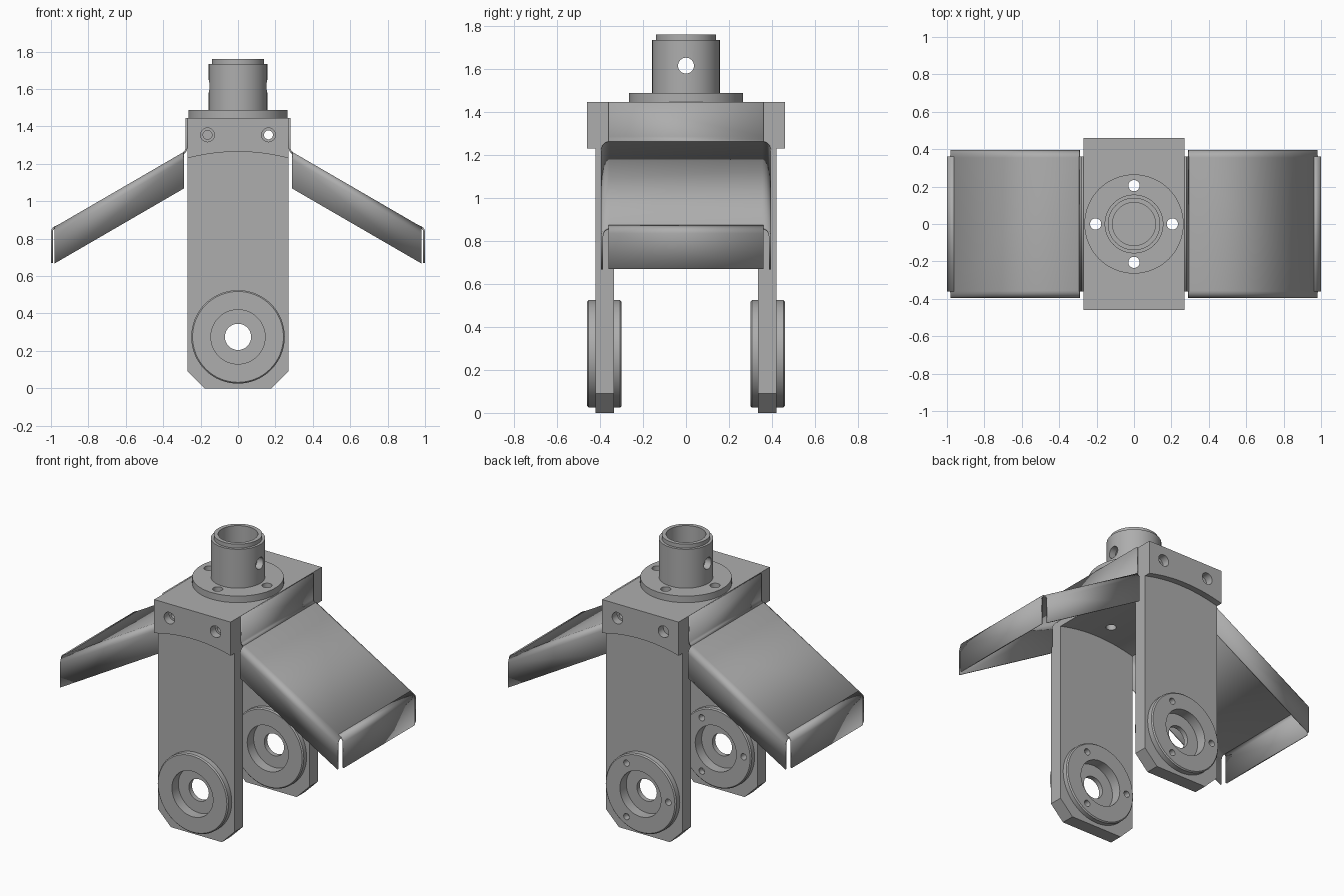
import bpy
import bmesh
from math import cos, sin, pi, radians
from mathutils import Matrix, Vector

cube = bpy.data.objects.get("Cube")
if cube:
    bpy.data.objects.remove(cube, do_unlink=True)

metal = bpy.data.materials.new("grey_metal")
metal.use_nodes = True
GREY = (0.42, 0.42, 0.42, 1)
metal.diffuse_color = GREY
metal.node_tree.nodes["Principled BSDF"].inputs["Base Color"].default_value = GREY

TURN = {"X": Matrix.Rotation(pi / 2, 4, "Y"), "Y": Matrix.Rotation(-pi / 2, 4, "X"), "Z": Matrix()}


def finish(name, bm):
    bmesh.ops.remove_doubles(bm, verts=bm.verts, dist=1e-5)
    bmesh.ops.recalc_face_normals(bm, faces=bm.faces)
    mesh = bpy.data.meshes.new(name)
    bm.to_mesh(mesh)
    bm.free()
    mesh.materials.append(metal)
    obj = bpy.data.objects.new(name, mesh)
    bpy.context.collection.objects.link(obj)
    return obj


def prism(name, outline, y0, y1):
    """Extrude an x-z outline along y."""
    bm = bmesh.new()
    face = bm.faces.new([bm.verts.new((x, y0, z)) for x, z in outline])
    out = bmesh.ops.extrude_face_region(bm, geom=[face])
    bmesh.ops.translate(bm, vec=(0, y1 - y0, 0),
                        verts=[v for v in out["geom"] if isinstance(v, bmesh.types.BMVert)])
    return finish(name, bm)


def lathe(name, profile, axis, centre, closed=False, steps=64):
    """Spin (radius, height) points about an axis."""
    bm = bmesh.new()
    rings = [[bm.verts.new((r * cos(2 * pi * i / steps), r * sin(2 * pi * i / steps), h))
              for i in range(steps)] for r, h in profile]
    pairs = list(zip(rings, rings[1:] + rings[:1]))
    for a, b in pairs if closed else pairs[:-1]:
        for i in range(steps):
            j = (i + 1) % steps
            bm.faces.new((a[i], a[j], b[j], b[i]))
    bmesh.ops.transform(bm, matrix=Matrix.Translation(centre) @ TURN[axis], verts=bm.verts)
    return finish(name, bm)


def drill(obj, axis, centre, radius, length):
    """Cut a round hole."""
    h = length / 2
    tool = lathe("drill", [(0, -h), (radius, -h), (radius, h), (0, h)], axis, centre, steps=32)
    mod = obj.modifiers.new("hole", "BOOLEAN")
    mod.operation, mod.solver, mod.object = "DIFFERENCE", "EXACT", tool
    bpy.context.view_layer.objects.active = obj
    bpy.ops.object.modifier_apply(modifier=mod.name)
    bpy.data.objects.remove(tool, do_unlink=True)


def sheet(name, row_a, row_b):
    """Thin bent plate spanned between two rows of points, mirrored to both sides."""
    bm = bmesh.new()
    a = [bm.verts.new(p) for p in row_a]
    b = [bm.verts.new(p) for p in row_b]
    for i in range(len(a) - 1):
        bm.faces.new((a[i], a[i + 1], b[i + 1], b[i]))
    obj = finish(name, bm)
    solid = obj.modifiers.new("thickness", "SOLIDIFY")
    solid.thickness, solid.offset = 0.01, 0
    obj.modifiers.new("mirror", "MIRROR")
    return obj


def arc(cx, cz, r, start, end, n=6):
    return [(cx + r * cos(radians(start + (end - start) * i / n)),
             cz + r * sin(radians(start + (end - start) * i / n))) for i in range(n + 1)]


# Head block with arched underside
W, TOP = 0.27, 1.445
arch = [(W - 2 * W * i / 24, 1.23 + 0.035 * (1 - (1 - i / 12) ** 2)) for i in range(25)]
block = prism("head_block", [(-W, TOP), (W, TOP)] + arch, -0.46, 0.46)

# Hub with flange, blind bore and cross hole
hub = lathe("hub", [(0, TOP), (0.265, TOP), (0.265, 1.487), (0.157, 1.487), (0.157, 1.735),
                    (0.14, 1.735), (0.14, 1.76), (0.115, 1.76), (0.115, 1.46), (0, 1.46)],
            "Z", (0, 0, 0))
drill(hub, "X", (0, 0, 1.615), 0.037, 0.6)
for i in range(4):
    spot = (0.205 * cos(i * pi / 2), 0.205 * sin(i * pi / 2), 1.4)
    drill(hub, "Z", spot, 0.03, 0.6)
    drill(block, "Z", spot, 0.03, 0.6)

# Counterbored screw holes
for x in (-0.163, 0.163):
    drill(block, "Y", (x, 0, 1.355), 0.024, 1.2)
    for y in (-0.46, 0.46):
        drill(block, "Y", (x, y, 1.355), 0.037, 0.1)

# Fork legs and bearing discs
AXLE = 0.275
leg_outline = [(-0.18, 0), (0.18, 0), (W, 0.09), (W, 1.23)] + arch[1:-1] + [(-W, 1.23), (-W, 0.09)]
half = [(0.07, 0.015), (0.145, 0.015), (0.145, 0.08), (0.243, 0.08), (0.25, 0.073)]
ring = half + [(r, -h) for r, h in reversed(half)]
for label, side in (("front", -1), ("back", 1)):
    leg = prism(label + "_leg", leg_outline, side * 0.335, side * 0.42)
    drill(leg, "Y", (0, side * 0.38, AXLE), 0.2, 0.4)
    disc = lathe(label + "_bearing_disc", ring, "Y", (0, side * 0.38, AXLE), closed=True)
    for angle in (60, 180, 300):
        a = radians(angle)
        drill(disc, "Y", (0.197 * cos(a), side * 0.38 + 0.08, AXLE + 0.197 * sin(a)), 0.02, 0.1)

# Side guards: bent channel with sloping top, plus mounting and end flanges
X0, X1, SLOPE = 0.29, 0.98, 0.58
edge = [(0.39, -0.19)] + arc(0.355, -0.035, 0.035, 0, 90)
section = edge + [(-y, z) for y, z in reversed(edge)]
sheet("guard_channel", *[[(x, y, 1.258 - SLOPE * (x - X0) + z) for y, z in section] for x in (X0, X1)])

mount = [(0.276, TOP), (0.276, 1.285), (0.279, 1.27), (X0, 1.258)]
sheet("guard_mounting_flange", *[[(x, y, z) for x, z in mount] for y in (-0.36, 0.36)])

end = [(X1 - 0.02, 0.87)] + arc(0.965, 0.835, 0.03, 60, 0) + [(0.995, 0.67)]
sheet("guard_end_flange", *[[(x, y, z) for x, z in end] for y in (-0.36, 0.36)])

# Smooth the round parts, keep hard edges
bpy.ops.object.select_all(action="DESELECT")
for obj in bpy.context.collection.objects:
    if obj.type == "MESH" and metal.name in obj.data.materials:
        obj.select_set(True)
        bpy.context.view_layer.objects.active = obj
bpy.ops.object.shade_smooth_by_angle(angle=radians(35))
